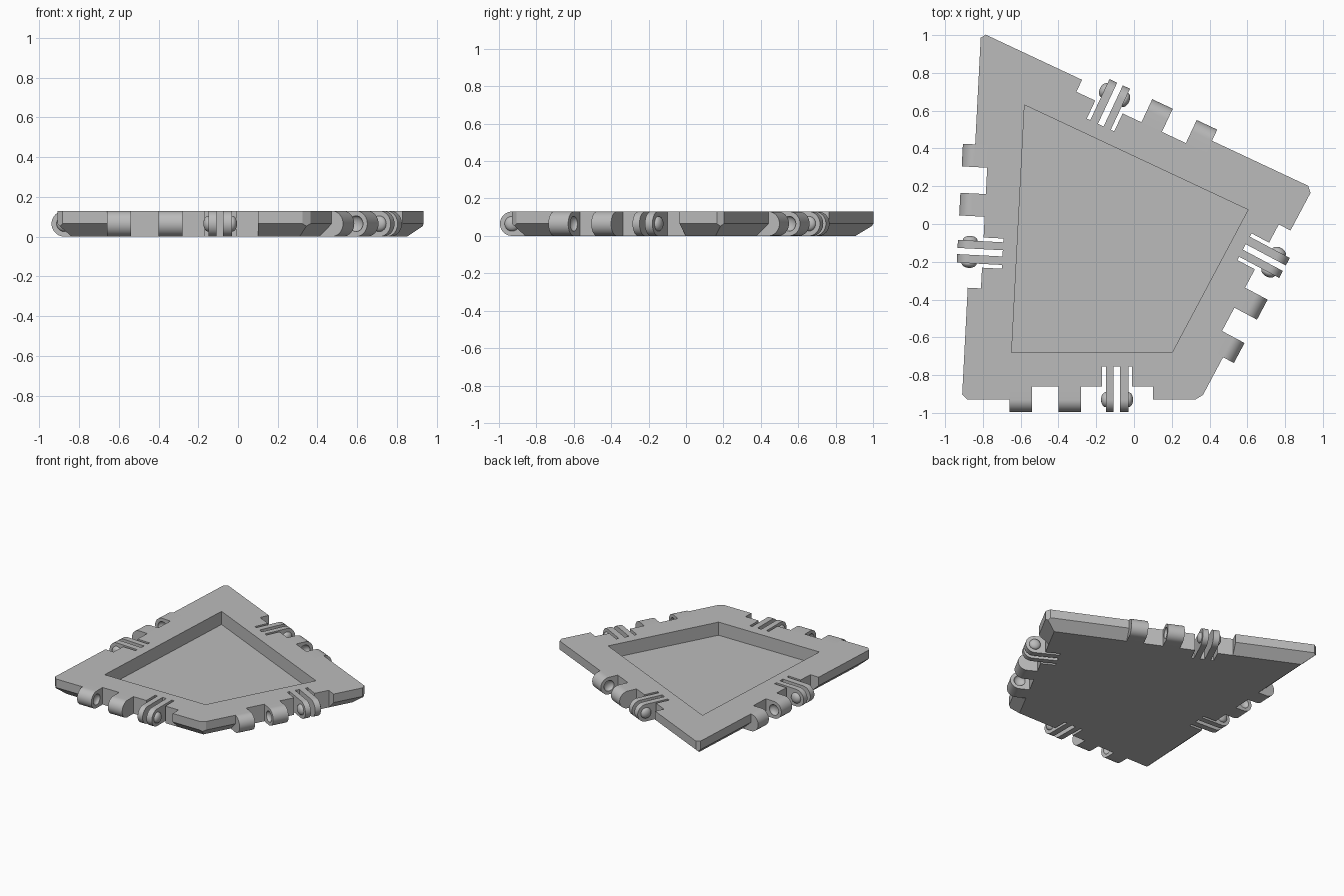
import bpy, bmesh
from math import pi, sin, cos
from mathutils import Vector, Matrix

if "Cube" in bpy.data.objects:
    bpy.data.objects.remove(bpy.data.objects["Cube"])

grey = bpy.data.materials.new("plain_grey")
grey.use_nodes = True
COLOR = (0.5, 0.5, 0.5, 1)
grey.diffuse_color = COLOR
grey.node_tree.nodes["Principled BSDF"].inputs["Base Color"].default_value = COLOR

HEIGHT, MID, CHAMFER, NOTCH, SLOT = 0.13, 0.065, 0.07, 0.07, 0.175
corners = [Vector(p) for p in ((-0.911, -0.93), (0.352, -0.93), (0.948, 0.19), (-0.81, 1.014))]


def edge(i):
    """Start, unit direction and inward normal of one side (anticlockwise)."""
    a, b = corners[i % 4], corners[(i + 1) % 4]
    d = (b - a).normalized()
    return a, b, d, Vector((-d.y, d.x))


def inset(dist):
    """Quadrilateral moved inward by dist."""
    result = []
    for i in range(4):
        d0, n0 = edge(i - 1)[2:]
        d1, n1 = edge(i)[2:]
        result.append(corners[i] + (n0 + n1) * dist / (1 + n0.dot(n1)))
    return result


def frame(i):
    """Local frame at a side's middle: x along it, y inward, z up."""
    a, b, d, n = edge(i)
    m = Matrix.Rotation(Vector((1, 0)).angle_signed(d) * -1, 4, 'Z')
    return Matrix.Translation(((a + b) / 2).to_3d()) @ m


def loft(bm, rings):
    """Closed solid through rings of equal length."""
    loops = [[bm.verts.new(p) for p in ring] for ring in rings]
    for low, high in zip(loops, loops[1:]):
        for j in range(len(low)):
            k = (j + 1) % len(low)
            bm.faces.new((low[j], low[k], high[k], high[j]))
    bm.faces.new(loops[0][::-1])
    bm.faces.new(loops[-1])


def finish(bm, name):
    bmesh.ops.recalc_face_normals(bm, faces=bm.faces)
    mesh = bpy.data.meshes.new(name)
    bm.to_mesh(mesh)
    bm.free()
    mesh.materials.append(grey)
    ob = bpy.data.objects.new(name, mesh)
    bpy.context.collection.objects.link(ob)
    return ob


def select(ob):
    bpy.ops.object.select_all(action='DESELECT')
    ob.select_set(True)
    bpy.context.view_layer.objects.active = ob


def cut(ob, cutter):
    select(ob)
    mod = ob.modifiers.new("cut", 'BOOLEAN')
    mod.operation, mod.solver, mod.object = 'DIFFERENCE', 'EXACT', cutter
    bpy.ops.object.modifier_apply(modifier=mod.name)
    bpy.data.objects.remove(cutter)


def box(bm, x0, x1, y0, y1, m):
    pts = ((x0, y0), (x1, y0), (x1, y1), (x0, y1))
    loft(bm, [[m @ Vector((x, y, z)) for x, y in pts] for z in (-0.1, 0.3)])


def knob(bm, x, m):
    """Flattened ball centred on a knuckle's side face."""
    place = m @ Matrix.Translation((x, 0, MID)) @ Matrix.Diagonal((0.025, 0.04, 0.04, 1))
    bmesh.ops.create_uvsphere(bm, u_segments=24, v_segments=12, radius=1,
                              matrix=place @ Matrix.Rotation(pi / 2, 4, 'Y'))


def lug(x0, x1, back, m, name):
    """Round-nosed block reaching out from the plate."""
    arc = [(-MID * sin(pi * k / 20), MID - MID * cos(pi * k / 20)) for k in range(21)]
    profile = [(back, 0)] + arc + [(back, HEIGHT)]
    bm = bmesh.new()
    loft(bm, [[m @ Vector((x, y, z)) for y, z in profile] for x in (x0, x1)])
    return finish(bm, name)


def smooth(ob):
    select(ob)
    bpy.ops.object.shade_smooth_by_angle(angle=0.5)


# Plate: bevelled underside and clipped corners
bm = bmesh.new()
loft(bm, [[p.to_3d() + Vector((0, 0, z)) for p in inset(d)]
          for d, z in ((CHAMFER, 0), (0, MID), (0, HEIGHT))])
for i in range(4):
    out = (edge(i - 1)[2] - edge(i)[2]).normalized()
    point = corners[i] + edge(i)[2] * 0.028
    geom = bm.verts[:] + bm.edges[:] + bm.faces[:]
    res = bmesh.ops.bisect_plane(bm, geom=geom, plane_co=point.to_3d(),
                                 plane_no=out.to_3d(), clear_outer=True)
    rim = [e for e in res["geom_cut"] if isinstance(e, bmesh.types.BMEdge)]
    bmesh.ops.contextual_create(bm, geom=rim)
plate = finish(bm, "plate")

# Edge notches and central recess
bm = bmesh.new()
for i in range(4):
    box(bm, -0.38, 0.38, -0.1, NOTCH, frame(i))
loft(bm, [[p.to_3d() + Vector((0, 0, z)) for p in inset(0.25)] for z in (0.03, 0.3)])
cut(plate, finish(bm, "notch_cutter"))

# Deep pockets around the spring fingers
bm = bmesh.new()
for i in range(4):
    box(bm, 0.11, 0.27, -0.1, SLOT, frame(i))
cut(plate, finish(bm, "pocket_cutter"))

# Hinge parts on every side
for i, side in enumerate(("front", "right", "back", "left")):
    m = frame(i)
    for n, (x0, x1, socket) in enumerate(((-0.38, -0.26, -0.26), (-0.12, 0, -0.12))):
        knuckle = lug(x0, x1, NOTCH, m, f"{side}_knuckle_{n + 1}")
        bm = bmesh.new()
        knob(bm, socket, m)
        cut(knuckle, finish(bm, "socket_cutter"))
        smooth(knuckle)
    for n, (x0, x1, face) in enumerate(((0.13, 0.172, 0.13), (0.205, 0.25, 0.25))):
        smooth(lug(x0, x1, SLOT, m, f"{side}_finger_{n + 1}"))
        bm = bmesh.new()
        knob(bm, face, m)
        smooth(finish(bm, f"{side}_finger_knob_{n + 1}"))
